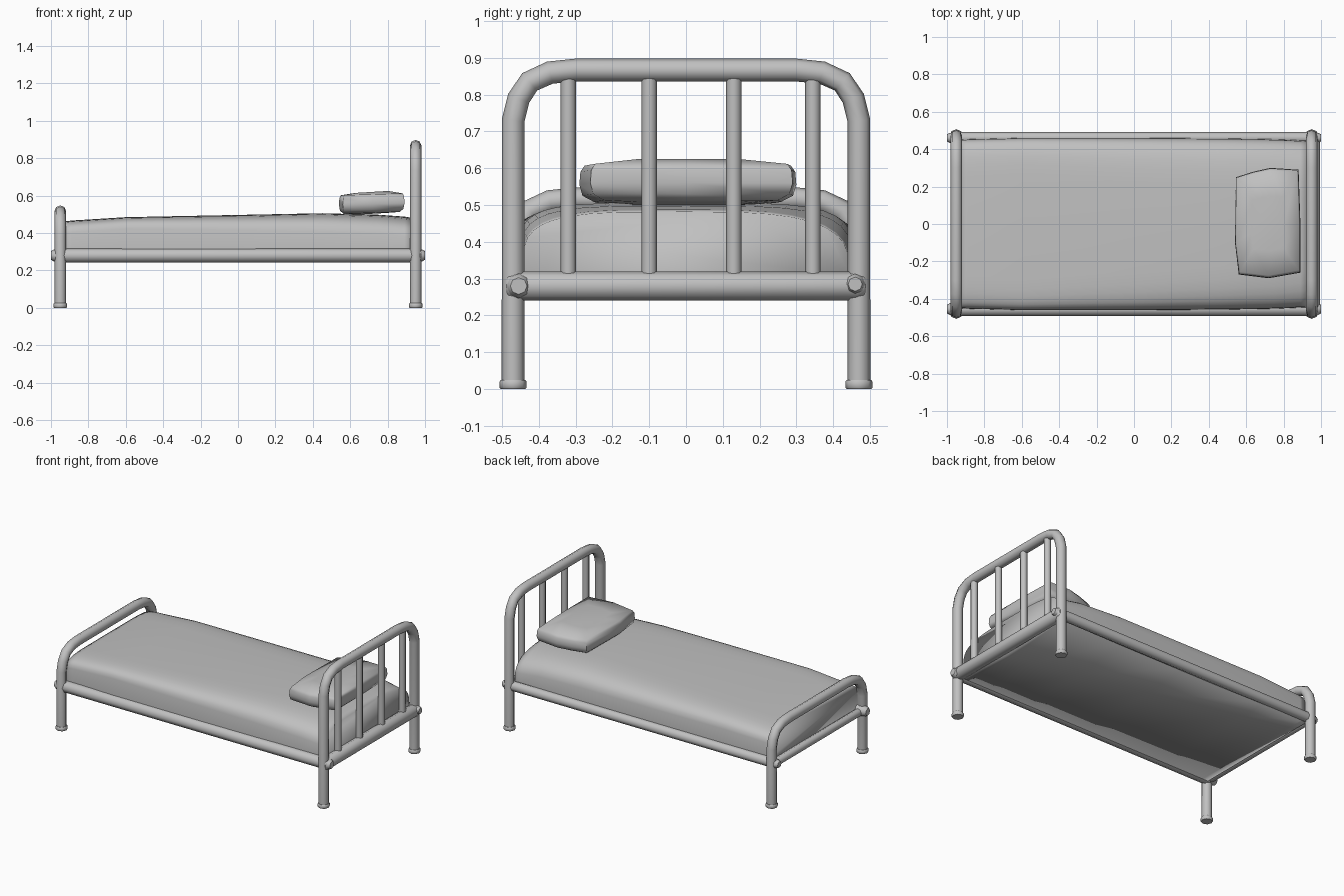
import bpy, bmesh, math

cube = bpy.data.objects.get("Cube")
if cube:
    bpy.data.objects.remove(cube)

# One grey for the whole bed
grey = bpy.data.materials.new("plain grey")
grey.use_nodes = True
colour = (0.53, 0.53, 0.53, 1)
grey.diffuse_color = colour
grey.node_tree.nodes["Principled BSDF"].inputs["Base Color"].default_value = colour


def add_object(name, mesh, angle=50):
    obj = bpy.data.objects.new(name, mesh)
    bpy.context.collection.objects.link(obj)
    mesh.materials.clear()
    mesh.materials.append(grey)
    bpy.ops.object.select_all(action='DESELECT')
    obj.select_set(True)
    bpy.context.view_layer.objects.active = obj
    bpy.ops.object.shade_smooth_by_angle(angle=math.radians(angle))


def tube(name, points, radius, ends=(1,)):
    """Round tube along a path; ends lists the radius factors inward from each tip."""
    curve = bpy.data.curves.new(name, 'CURVE')
    curve.dimensions = '3D'
    curve.bevel_depth = radius
    curve.bevel_resolution = 2
    curve.use_fill_caps = True
    spline = curve.splines.new('POLY')
    spline.points.add(len(points) - 1)
    for p, co in zip(spline.points, points):
        p.co = (*co, 1)
    for i, factor in enumerate(ends):
        spline.points[i].radius = spline.points[-1 - i].radius = factor
    temp = bpy.data.objects.new(name + "_path", curve)
    bpy.context.collection.objects.link(temp)
    bpy.context.view_layer.update()
    mesh = bpy.data.meshes.new_from_object(
        temp.evaluated_get(bpy.context.evaluated_depsgraph_get()))
    bpy.data.objects.remove(temp)
    add_object(name, mesh)


def loft(name, rings, angle):
    """Skin a list of equal-sized rings and close both ends."""
    bm = bmesh.new()
    loops = [[bm.verts.new(co) for co in ring] for ring in rings]
    n = len(loops[0])
    for a, b in zip(loops, loops[1:]):
        for i in range(n):
            j = (i + 1) % n
            bm.faces.new((a[i], a[j], b[j], b[i]))
    bm.faces.new(loops[0])
    bm.faces.new(loops[-1])
    bmesh.ops.recalc_face_normals(bm, faces=bm.faces)
    mesh = bpy.data.meshes.new(name)
    bm.to_mesh(mesh)
    bm.free()
    add_object(name, mesh, angle)


# Bent end frames: legs and arch in one tube, with foot caps
BEND = [(0.47, 0.73), (0.455, 0.79), (0.425, 0.835), (0.37, 0.86), (0.3, 0.867)]
for name, x, drop in (("headboard", 0.95, 0), ("footboard", -0.95, 0.35)):
    half = [(0.47, 0.0)] + [(y, z - drop) for y, z in BEND]
    path = [(x, -y, z) for y, z in half] + [(x, y, z) for y, z in reversed(half)]
    tube(name + "_frame", path, 0.031)
    for side, y in (("right", -0.47), ("left", 0.47)):
        tube(f"{name}_{side}_foot_cap",
             [(x, y, 0), (x, y, 0.004), (x, y, 0.02), (x, y, 0.025)], 0.037, (0.9,))

# Headboard bars
for i, y in enumerate((-0.32, -0.10, 0.13, 0.345)):
    tube(f"headboard_bar_{i + 1}", [(0.95, y, 0.28), (0.95, y, 0.85)], 0.021)


# Rails with rounded ends
def rail(name, start, end, radius):
    steps = (0, 0.008, 0.025, 0.975, 0.992, 1)
    points = [[a + (b - a) * t for a, b in zip(start, end)] for t in steps]
    tube(name, points, radius, (0.6, 0.85))


rail("right_side_rail", (-1, -0.455, 0.28), (1, -0.455, 0.28), 0.038)
rail("left_side_rail", (-1, 0.46, 0.285), (1, 0.46, 0.285), 0.032)
rail("head_rail", (0.955, -0.49, 0.28), (0.955, 0.49, 0.28), 0.04)
rail("foot_rail", (-0.95, -0.48, 0.275), (-0.95, 0.49, 0.275), 0.025)


# Mattress: rounded sections, squarer at the foot, with a diagonal crease below
def section(x, top, width, right_power, left_power, steps=18):
    ring = [(x, -width, 0.25)]
    for i in range(steps + 1):
        a = math.pi * (1 - i / steps)
        c, s = math.cos(a), math.sin(a)
        power = right_power if c < 0 else left_power
        y = width * math.copysign(abs(c) ** (2 / power), c)
        ring.append((x, y, 0.31 + (top - 0.31) * abs(s) ** (2 / power)))
    lift = 0.02 * (x + 0.93)
    return ring + [(x, width, 0.25 + lift), (x, 0.14 - 0.237 * x, 0.25)]


loft("mattress", [section(*s) for s in (
    (-0.93, 0.462, 0.45, 7, 6), (-0.89, 0.467, 0.453, 7, 6),
    (-0.6, 0.485, 0.46, 8, 6), (0, 0.497, 0.46, 6, 5),
    (0.45, 0.506, 0.458, 5, 4.5), (0.75, 0.498, 0.453, 4.5, 4),
    (0.89, 0.488, 0.447, 4, 3.2), (0.93, 0.482, 0.445, 4, 3.2))], 100)

# Pillow: one outline, scaled through its thickness
OUTLINE = [(0.545, 0.25), (0.64, 0.28), (0.73, 0.30), (0.88, 0.29), (0.89, 0.0),
           (0.89, -0.26), (0.72, -0.29), (0.56, -0.27), (0.54, -0.1)]
LAYERS = [(0.5, 0.503), (0.86, 0.508), (0.97, 0.525), (1, 0.555),
          (0.99, 0.59), (0.95, 0.607), (0.5, 0.62)]
loft("pillow", [[(0.715 + (x - 0.715) * s, y * s, z + 0.03 * (x - 0.715))
                 for x, y in OUTLINE] for s, z in LAYERS], 70)
